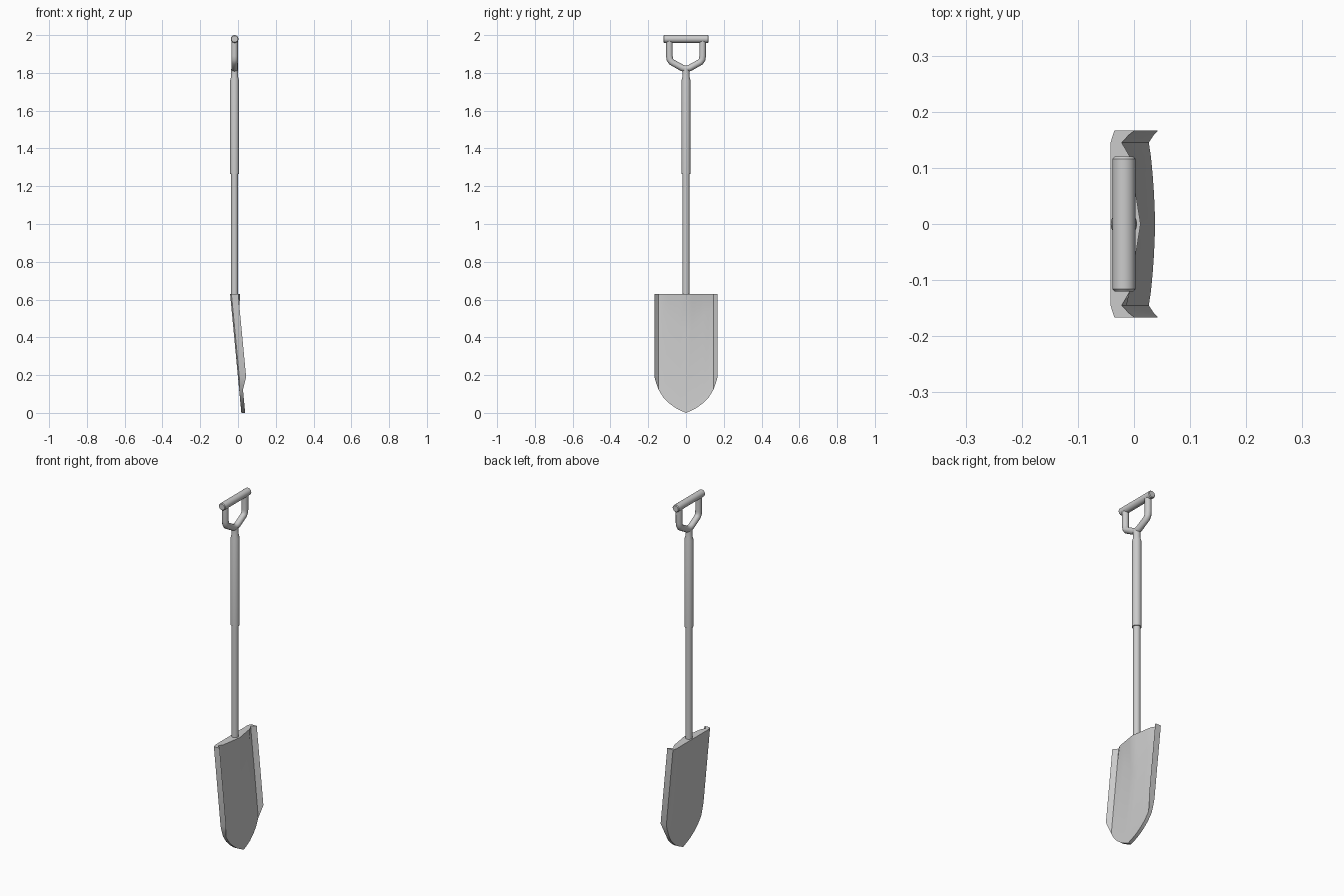
import bpy, bmesh, math

if "Cube" in bpy.data.objects:
    bpy.data.objects.remove(bpy.data.objects["Cube"])

AXIS_X = -0.018  # handle axis


def add_mesh(name, bm, angle=30):
    bmesh.ops.recalc_face_normals(bm, faces=bm.faces)
    me = bpy.data.meshes.new(name)
    bm.to_mesh(me)
    bm.free()
    ob = bpy.data.objects.new(name, me)
    bpy.context.collection.objects.link(ob)
    bpy.ops.object.select_all(action='DESELECT')
    ob.select_set(True)
    bpy.context.view_layer.objects.active = ob
    bpy.ops.object.shade_smooth_by_angle(angle=math.radians(angle))
    return ob


def lathe(name, profile, n=24):
    """Closed solid of revolution about local z from (radius, height) points."""
    bm = bmesh.new()
    rings = [[bm.verts.new((r * math.cos(2 * math.pi * i / n),
                            r * math.sin(2 * math.pi * i / n), z)) for i in range(n)]
             for r, z in profile]
    for a, b in zip(rings, rings[1:]):
        for i in range(n):
            j = (i + 1) % n
            bm.faces.new((a[i], a[j], b[j], b[i]))
    bm.faces.new(rings[0])
    bm.faces.new(rings[-1])
    return add_mesh(name, bm)


# Shaft with thicker grip sleeve
shaft = lathe("shaft", [(.0185, .59), (.0185, 1.28)])
shaft.location.x = AXIS_X
grip = lathe("grip_sleeve", [(.0235, 1.265), (.0235, 1.76), (.0185, 1.78), (.0185, 1.82)])
grip.location.x = AXIS_X

# Cross bar of the handle
bar = lathe("handle_bar", [(.017, -.12), (.0205, -.116), (.0205, .116), (.017, .12)])
bar.location = (AXIS_X, 0, 1.9795)
bar.rotation_euler.x = math.pi / 2

# Yoke: bent tube joining shaft and bar
half = [(.088, 1.975), (.088, 1.89), (.086, 1.872), (.077, 1.858), (.02, 1.826), (0, 1.821)]
path = half + [(-y, z) for y, z in half[-2::-1]]
cu = bpy.data.curves.new("handle_yoke", 'CURVE')
cu.dimensions = '3D'
cu.bevel_depth = .0175
cu.bevel_resolution = 4
sp = cu.splines.new('POLY')
sp.points.add(len(path) - 1)
for p, (y, z) in zip(sp.points, path):
    p.co = (AXIS_X, y, z, 1)
yoke = bpy.data.objects.new("handle_yoke", cu)
bpy.context.collection.objects.link(yoke)

# Blade: tilted pan with raised side rims and a wedge socket at the top
TOP, FOOT = .63, .42
# half width, bottom outline height, front offset, back offset
stations = [(0, .004, 0, -.02), (.03, .013, 0, -.02), (.06, .029, 0, -.02),
            (.09, .052, 0, -.02), (.12, .082, 0, -.02), (.145, .122, 0, -.02),
            (.158, .158, .012, -.016), (.167, .19, .023, -.013)]
full = [(-y, b, f, k) for y, b, f, k in stations[:0:-1]] + stations


def pan_x(z):
    return .038 - z * .095


bm = bmesh.new()
front, back = [], []
for y, zb, f, k in full:
    a = abs(y)
    mid = FOOT + min(a, .12)
    wedge = .16 * (TOP - FOOT - a) if a < .121 else 0
    rows = [(zb, 0), (mid, 0), (TOP, wedge)]
    front.append([bm.verts.new((pan_x(z) + f + w, y, z)) for z, w in rows])
    back.append([bm.verts.new((pan_x(z) + k, y, z)) for z, w in rows])
for i in range(len(full) - 1):
    for side in (front, back):
        for r in range(2):
            bm.faces.new((side[i][r], side[i + 1][r], side[i + 1][r + 1], side[i][r + 1]))
    for r in (0, 2):
        bm.faces.new((front[i][r], front[i + 1][r], back[i + 1][r], back[i][r]))
for i in (0, -1):
    for r in range(2):
        bm.faces.new((front[i][r], front[i][r + 1], back[i][r + 1], back[i][r]))
bmesh.ops.translate(bm, verts=bm.verts, vec=(0, 0, 0))
for v in bm.verts:  # tip touches the ground
    if v.co.z < .005:
        v.co.z = 0
add_mesh("blade", bm, 25)
